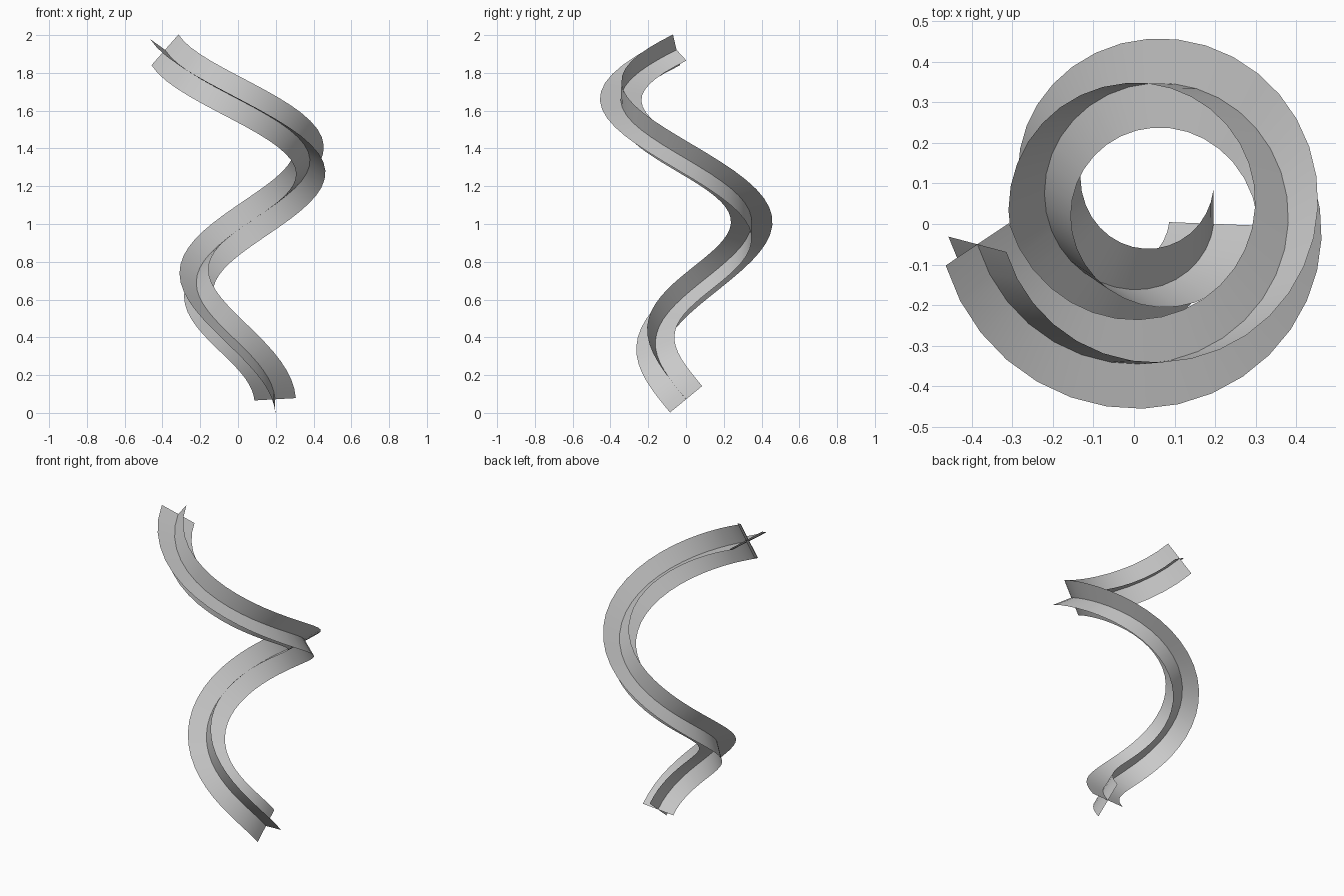
import bpy, bmesh, math
from mathutils import Vector

if "Cube" in bpy.data.objects:
    bpy.data.objects.remove(bpy.data.objects["Cube"])

STEPS = 48
HALF = 0.11                      # half width of each ribbon
A0, A1 = math.radians(16), math.radians(527)   # clockwise turn from +x
CENTRE = Vector((0.034, 0.047, 0.0))


def path(t):
    """Widening clockwise spiral that climbs steadily."""
    a = A0 + (A1 - A0) * t
    r = 0.161 + 0.0294 * a
    return CENTRE + Vector((r * math.cos(a), -r * math.sin(a), 0.072 + 1.85 * t))


def tangent(t):
    return (path(t + 1e-4) - path(t - 1e-4)).normalized()


# Minimum-twist frames along the spiral
frames = []
tan = tangent(0)
side = Vector((0.1, -0.0075, 0.01))
side = (side - tan * side.dot(tan)).normalized()
for i in range(STEPS + 1):
    t = i / STEPS
    new = tangent(t)
    side = tan.rotation_difference(new) @ side
    side = (side - new * side.dot(new)).normalized()
    tan = new
    frames.append((path(t), side.copy(), tan.cross(side)))


def ribbon(name, axis):
    """Thin strip swept along the frames, spanning one arm of the cross."""
    bm = bmesh.new()
    rows = [[bm.verts.new(f[0] + f[axis] * k) for k in (-HALF, HALF)] for f in frames]
    for a, b in zip(rows, rows[1:]):
        bm.faces.new((a[0], a[1], b[1], b[0])).smooth = True
    mesh = bpy.data.meshes.new(name)
    bm.to_mesh(mesh)
    bm.free()
    bpy.context.collection.objects.link(bpy.data.objects.new(name, mesh))


# Two crossing ribbons form the plus-shaped section
ribbon("spiral_ribbon_a", 1)
ribbon("spiral_ribbon_b", 2)
